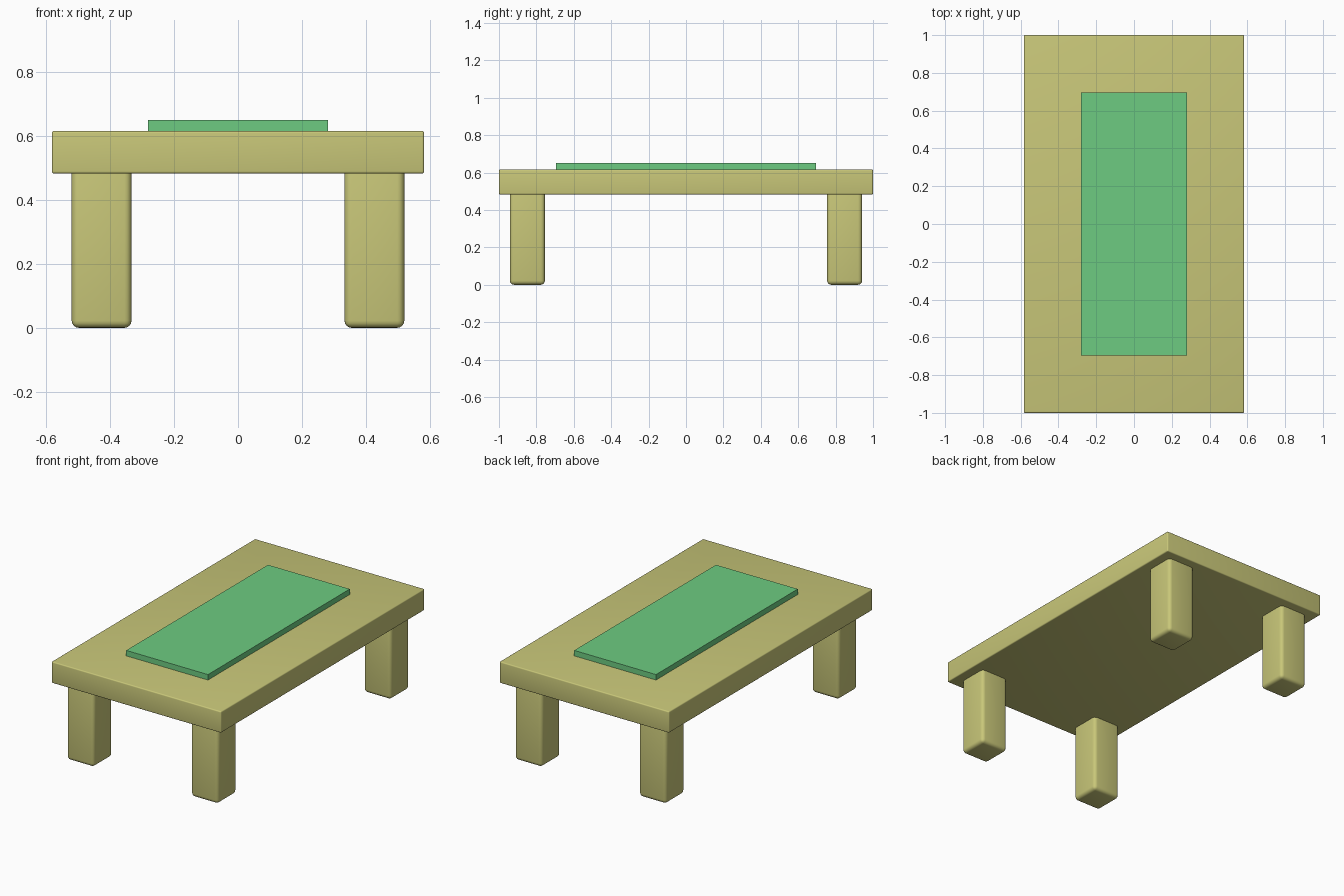
import bpy
import math

if "Cube" in bpy.data.objects:
    bpy.data.objects.remove(bpy.data.objects["Cube"])


def material(name, color):
    m = bpy.data.materials.new(name)
    m.diffuse_color = (*color, 1.0)
    m.use_nodes = True
    m.node_tree.nodes["Principled BSDF"].inputs["Base Color"].default_value = m.diffuse_color
    return m


def box(name, lo, hi, mat, bevel=0.0):
    """Box between two corners, optionally with softly rounded edges."""
    centre = [(a + b) / 2 for a, b in zip(lo, hi)]
    bpy.ops.mesh.primitive_cube_add(size=1, location=centre)
    ob = bpy.context.object
    ob.name = name
    ob.scale = [b - a for a, b in zip(lo, hi)]
    bpy.ops.object.transform_apply(location=False, rotation=False, scale=True)
    ob.data.materials.append(mat)
    if bevel:
        mod = ob.modifiers.new("rounded_edges", 'BEVEL')
        mod.width = bevel
        mod.segments = 4
        bpy.ops.object.modifier_apply(modifier=mod.name)
        bpy.ops.object.shade_smooth_by_angle(angle=math.radians(35))
    return ob


wood = material("wood", (0.58, 0.57, 0.19))
green = material("green", (0.155, 0.6, 0.22))

# Table top slab
box("table_top", (-0.583, -1, 0.483), (0.583, 1, 0.616), wood, 0.007)

# Thin green mat lying on the top
box("mat", (-0.281, -0.696, 0.612), (0.281, 0.696, 0.65), green)

# Four square legs, tucked slightly into the slab
for x, side in ((-0.427, "left"), (0.427, "right")):
    for y, end in ((-0.848, "front"), (0.848, "back")):
        h = 0.0935
        box(f"{end}_{side}_leg", (x - h, y - h, 0), (x + h, y + h, 0.52), wood, 0.022)
